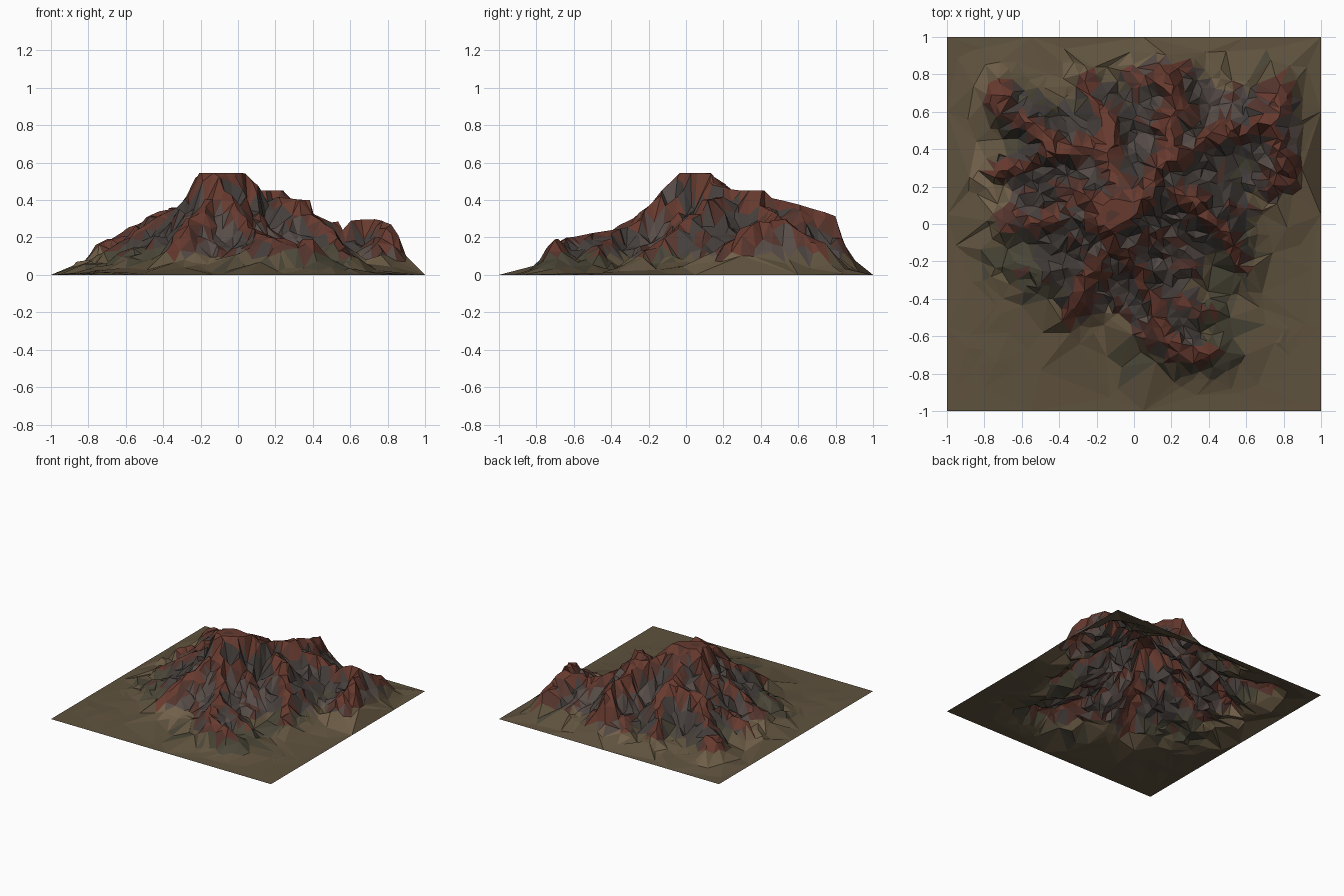
import bpy, random, math
from mathutils import Vector, noise
from mathutils.geometry import delaunay_2d_cdt

if "Cube" in bpy.data.objects:
    bpy.data.objects.remove(bpy.data.objects["Cube"])

random.seed(7)

# Mountain crests: each a short path of (x, y, height)
CRESTS = [
    [(-.17, .05, .545), (-.07, .08, .545), (.10, .24, .45), (.22, .38, .45)],   # summit, second plateau
    [(.20, .38, .43), (.20, .62, .37), (.18, .78, .32)],                        # rear spur
    [(-.10, .18, .50), (-.13, .42, .37), (-.25, .76, .18)],                     # rear left spur
    [(-.12, .38, .38), (-.40, .40, .34), (-.76, .24, .16)],                     # left crest
    [(-.06, -.08, .46), (.06, -.28, .26), (.18, -.62, .20), (.38, -.70, .19)],  # front crest
    [(.22, .36, .42), (.46, .50, .28), (.70, .54, .30), (.83, .30, .28)],       # right massif
]
# Side spurs: straight crests from start to end
SPURS = [
    [(-.42, .42, .33), (-.68, .68, .19)],
    [(-.20, .02, .46), (-.68, .02, .16)],
    [(-.15, -.05, .46), (-.38, -.52, .13)],
    [(.20, .18, .42), (.34, .12, .40)],
    [(.34, .10, .36), (.62, -.22, .12)],
    [(.74, .54, .28), (.80, .74, .17)],
    [(.15, -.40, .20), (.45, -.52, .13)],
]
SEGMENTS = [(Vector(a[:2]), Vector(b[:2]), a[2], b[2])
            for path in CRESTS + SPURS for a, b in zip(path, path[1:])]

def smooth(a, b, t):
    t = min(1, max(0, (t - a) / (b - a)))
    return t * t * (3 - 2 * t)

def height(x, y):
    wx = x + .05 * noise.noise((x * 5, y * 5, 1.5))
    wy = y + .05 * noise.noise((x * 5, y * 5, 8.5))
    p, best, cap = Vector((wx, wy)), 0, 0
    for A, B, ha, hb in SEGMENTS:
        t = min(1, max(0, (p - A).dot(B - A) / (B - A).length_squared))
        h = ha + t * (hb - ha)
        # higher crests have wider flat tops
        d = max(0, (p - A.lerp(B, t)).length - .015 - .06 * smooth(.4, .54, h))
        v = h * math.exp(-d / (.10 + .34 * h))
        if v > best:
            best, cap = v, h
    # erosion gullies and small crags
    gully = abs(noise.noise((x * 8, y * 8, 3.1))) + .6 * abs(noise.noise((x * 17, y * 17, 5.7)))
    flank = 1 - smooth(.85, 1, best / cap)
    z = best * (1.12 - (.12 + .42 * flank) * gully) + .02 * noise.noise((x * 25, y * 25, 2))
    z = min(z, cap)
    # fade to the flat border
    mask = smooth(0, .21, 1 - abs(x)) * smooth(0, .22, 1 - y) * smooth(.06, .29, 1 + y)
    return max(0, z * mask * (.4 + .6 * smooth(.02, .13, z)))

# Scattered points: dense on the mountain, sparse on the border
pts = [Vector((sx, sy)) for sx in (-1, 1) for sy in (-1, 1)]
for k in (-.55, .05, .6):
    pts += [Vector(q) for q in ((k, -1), (k, 1), (-1, k), (1, k))]
n = 42
for i in range(n):
    for j in range(n):
        x = -.96 + 1.92 * (i + random.random()) / n
        y = -.96 + 1.92 * (j + random.random()) / n
        if random.random() < .12 + smooth(.01, .13, height(x, y)) * .78:
            pts.append(Vector((x, y)))
verts2, _, faces, *_ = delaunay_2d_cdt(pts, [], [], 0, 1e-5)
verts = [(v.x, v.y, height(v.x, v.y)) for v in verts2]

mesh = bpy.data.meshes.new("mountain_terrain")
mesh.from_pydata(verts, [], faces)
mesh.update()
if sum(p.normal.z for p in mesh.polygons) < 0:
    mesh.flip_normals()
terrain = bpy.data.objects.new("mountain_terrain", mesh)
bpy.context.collection.objects.link(terrain)

# Rock and soil colours
COLORS = {
    "soil": (.115, .085, .048), "pale_soil": (.16, .115, .065), "moss": (.068, .06, .038),
    "grey_rock": (.06, .05, .045), "pale_rock": (.095, .072, .064),
    "red_rock": (.135, .042, .028), "dark_red_rock": (.09, .036, .027),
}
index = {}
for i, (name, c) in enumerate(COLORS.items()):
    m = bpy.data.materials.new(name)
    m.diffuse_color = (*c, 1)
    m.use_nodes = True
    m.node_tree.nodes["Principled BSDF"].inputs["Base Color"].default_value = m.diffuse_color
    mesh.materials.append(m)
    index[name] = i

# Colour by form: soil at the foot, grey flanks and gullies, red where the ground bulges
for p in mesh.polygons:
    c = p.center
    k = noise.noise((c.x * 3, c.y * 3, 6)) * .6 + random.uniform(-.12, .12)
    e = .09
    around = sum(height(c.x + a, c.y + b) for a, b in ((e, 0), (-e, 0), (0, e), (0, -e))) / 4
    bulge = c.z - around + .03 * k + .05 * (c.z - .2)
    if c.z < .03:
        name = "soil"
    elif c.z < .1:
        name = "pale_soil" if k > .2 else "moss" if k < -.1 else "soil"
    elif bulge > .025:
        name = "red_rock"
    elif bulge > .008:
        name = "dark_red_rock"
    else:
        name = "pale_rock" if k > .1 else "moss" if c.z < .15 and k < -.1 else "grey_rock"
    p.material_index = index[name]
    p.use_smooth = False
